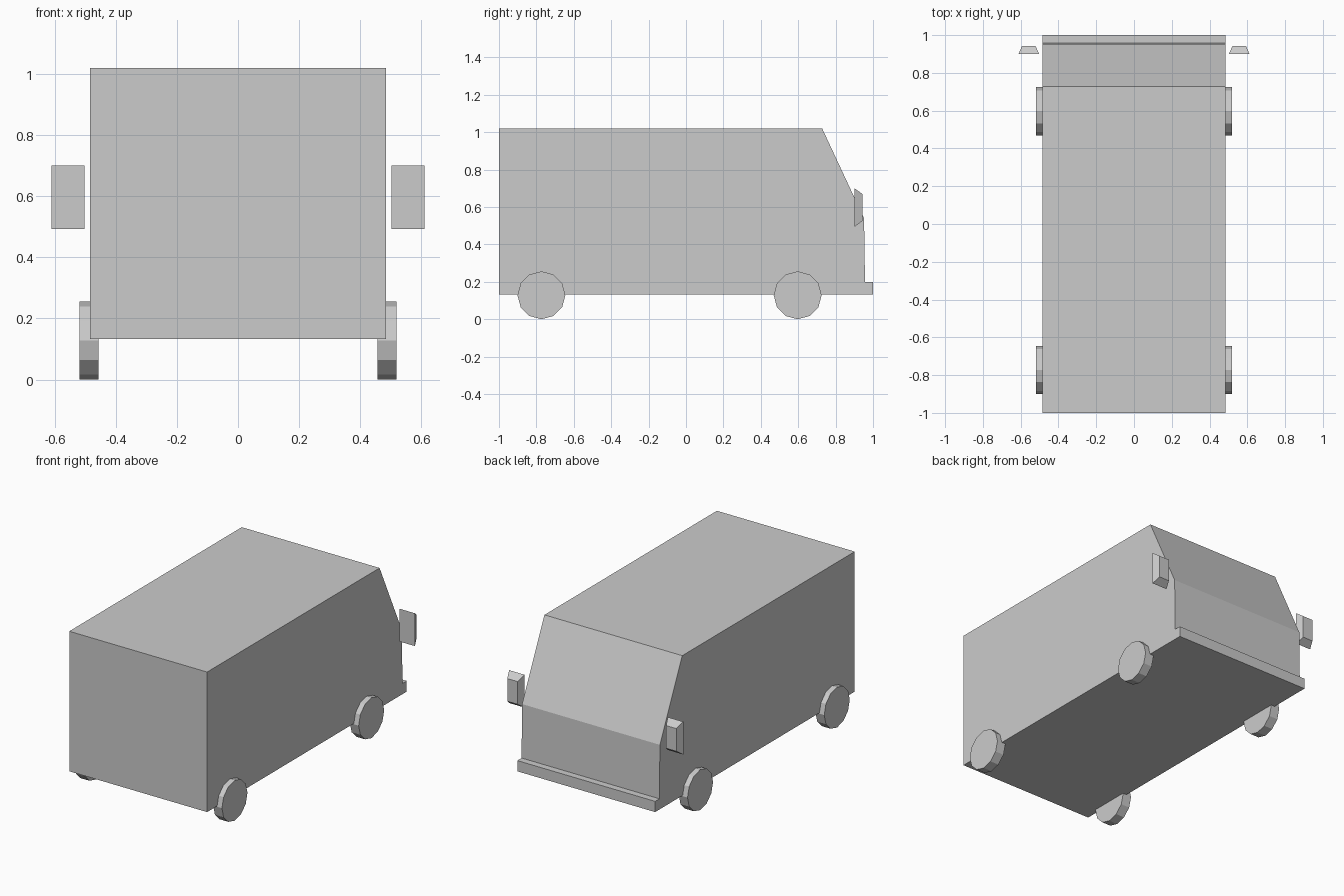
import bpy
import bmesh
import math
from mathutils import Matrix

if "Cube" in bpy.data.objects:
    bpy.data.objects.remove(bpy.data.objects["Cube"])


def add_object(name, bm):
    bmesh.ops.recalc_face_normals(bm, faces=bm.faces[:])
    mesh = bpy.data.meshes.new(name)
    bm.to_mesh(mesh)
    bm.free()
    obj = bpy.data.objects.new(name, mesh)
    bpy.context.collection.objects.link(obj)
    return obj


# Body: side profile (y, z) including bumper step, extruded across the width
HALF_WIDTH = 0.4835
profile = [(-1, 0.132), (1, 0.132), (1, 0.2), (0.957, 0.2),
           (0.952, 0.54), (0.728, 1.02), (-1, 1.02)]
bm = bmesh.new()
side = bm.faces.new([bm.verts.new((-HALF_WIDTH, y, z)) for y, z in profile])
ext = bmesh.ops.extrude_face_region(bm, geom=[side], use_keep_orig=True)
bmesh.ops.translate(bm, vec=(2 * HALF_WIDTH, 0, 0),
                    verts=[g for g in ext["geom"] if isinstance(g, bmesh.types.BMVert)])
add_object("van_body", bm)


# Wheels: 12-sided discs
def wheel(name, x, y):
    bm = bmesh.new()
    place = Matrix.Translation((x, y, 0.128)) @ Matrix.Rotation(math.pi / 2, 4, 'Y')
    bmesh.ops.create_cone(bm, cap_ends=True, segments=12, radius1=0.128,
                          radius2=0.128, depth=0.061, matrix=place)
    add_object(name, bm)


# Wing mirrors: boxes tapering towards the windscreen side
def wing_mirror(name, x):
    bm = bmesh.new()
    bmesh.ops.create_cube(bm, size=1)
    for v in bm.verts:
        wide, tall, y = (0.108, 0.208, 0.9) if v.co.y < 0 else (0.072, 0.144, 0.943)
        v.co = (x + v.co.x * wide, y, 0.597 + v.co.z * tall)
    add_object(name, bm)


for label, s in (("left", -1), ("right", 1)):
    wheel(label + "_rear_wheel", s * 0.4875, -0.773)
    wheel(label + "_front_wheel", s * 0.4875, 0.597)
    wing_mirror(label + "_wing_mirror", s * 0.557)
